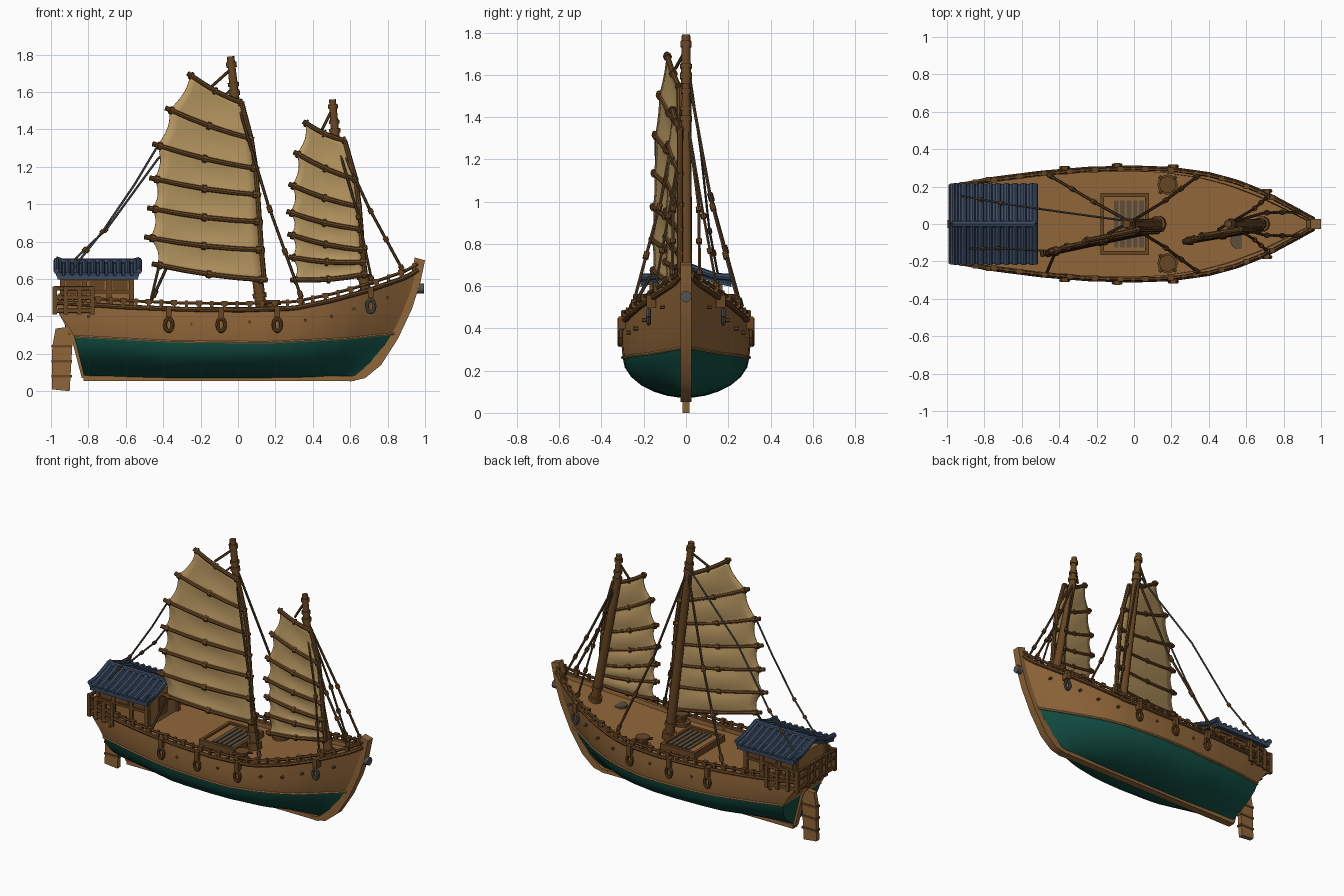
import bpy, bmesh, math
from mathutils import Vector as V

if "Cube" in bpy.data.objects:
    bpy.data.objects.remove(bpy.data.objects["Cube"])

def mat(name, r, g, b):
    m = bpy.data.materials.new(name)
    m.diffuse_color = tuple((c / 255) ** 2.2 for c in (r, g, b)) + (1,)
    m.use_nodes = True
    m.node_tree.nodes["Principled BSDF"].inputs["Base Color"].default_value = m.diffuse_color
    return m

WOOD, DARK = mat("hull wood", 143, 102, 60), mat("dark wood", 104, 72, 40)
GREEN, SAIL = mat("green paint", 25, 80, 70), mat("sail cloth", 184, 152, 98)
ROOF, ROPE = mat("slate roof", 60, 76, 98), mat("rope", 84, 65, 42)
TRIM, GREY = mat("pale trim", 160, 122, 74), mat("grey iron", 84, 84, 86)
PANEL = mat("hatch panel", 92, 80, 64)

def finish(name, bm, mats, angle=40):
    bmesh.ops.recalc_face_normals(bm, faces=bm.faces)
    me = bpy.data.meshes.new(name)
    bm.to_mesh(me)
    ob = bpy.data.objects.new(name, me)
    bpy.context.collection.objects.link(ob)
    for m in mats:
        me.materials.append(m)
    bpy.ops.object.select_all(action='DESELECT')
    ob.select_set(True)
    bpy.context.view_layer.objects.active = ob
    bpy.ops.object.shade_smooth_by_angle(angle=math.radians(angle))
    return ob

def tubes(name, paths, m, sides=8):
    """Each path: (points, radius or (start, end) radius)."""
    bm = bmesh.new()
    for pts, r in paths:
        pts = [V(p) for p in pts]
        n = len(pts)
        r0, r1 = r if isinstance(r, tuple) else (r, r)
        tan = [(pts[min(i + 1, n - 1)] - pts[max(i - 1, 0)]).normalized() for i in range(n)]
        ref = min((V((1, 0, 0)), V((0, 1, 0)), V((0, 0, 1))), key=lambda a: sum(abs(t.dot(a)) for t in tan))
        rings = []
        for i, (p, t) in enumerate(zip(pts, tan)):
            a = t.cross(ref).normalized()
            b = t.cross(a)
            q = r0 + (r1 - r0) * i / (n - 1)
            rings.append([bm.verts.new(p + q * (math.cos(k * math.tau / sides) * a + math.sin(k * math.tau / sides) * b))
                          for k in range(sides)])
        for A, B in zip(rings, rings[1:]):
            for k in range(sides):
                bm.faces.new((A[k], A[k - 1], B[k - 1], B[k]))
        bm.faces.new(rings[0])
        bm.faces.new(rings[-1])
    return finish(name, bm, [m])

def boxes(name, items, m):
    bm = bmesh.new()
    for c, s in items:
        for v in bmesh.ops.create_cube(bm, size=1)['verts']:
            v.co = V((v.co.x * s[0] + c[0], v.co.y * s[1] + c[1], v.co.z * s[2] + c[2]))
    return finish(name, bm, [m])

def prism(name, outline, half, m):
    bm = bmesh.new()
    A, B = ([bm.verts.new((x, y, z)) for x, z in outline] for y in (-half, half))
    bm.faces.new(A)
    bm.faces.new(B)
    for i in range(len(A)):
        bm.faces.new((A[i], A[i - 1], B[i - 1], B[i]))
    return finish(name, bm, [m])

def table(t, pts):
    for (a, p), (b, q) in zip(pts, pts[1:]):
        if t <= b:
            return p + (q - p) * max(0, (t - a) / (b - a))
    return pts[-1][1]

# ---- hull lines
BEAM = [(-.97, .2), (-.75, .24), (-.5, .272), (-.25, .293), (0, .3), (.2, .293), (.4, .265),
        (.55, .225), (.7, .165), (.85, .085), (.94, .035), (.98, .015)]
SHEER = [(-.97, .475), (-.6, .45), (-.3, .438), (0, .434), (.3, .444), (.5, .485), (.7, .54), (.9, .61), (.98, .66)]
STERN = [(.07, -.82), (.29, -.875), (.37, -.92), (.42, -.965), (.5, -.97)]
BOW = [(.06, .6), (.08, .67), (.15, .74), (.29, .835), (.45, .915), (.58, .96), (.66, .98)]
WATER = [(0, .293), (.3, .266), (.6, .26), (.85, .28), (1, .308)]
beam, sheer = (lambda x: table(x, BEAM)), (lambda x: table(x, SHEER))
LOW, HIGH = [0, .06, .16, .32, .52, .76, 1], [.3, .65, 1]

def station(u):
    x0 = -.97 + 1.95 * u
    zw, zs, b = table(u, WATER), sheer(x0), beam(x0)
    k = max(0, 1 - u / .3) * 1.1 + max(0, (u - .75) / .25) * .8
    rows = []
    for t in LOW:
        rows.append((.07 + (zw - .07) * t, max(.05, (1 - (1 - t) ** 2) ** .55) ** (1 + k) * b))
    rows += [(zw + (zs - zw) * t, b * (1 + .02 * math.sin(math.pi * t))) for t in HIGH]
    inner = max(.003, b - .018)
    rows += [(zs, inner), (zs - .028, inner)]
    return [(table(z, STERN) * (1 - u) + table(z, BOW) * u, y, z) for z, y in rows]

bm = bmesh.new()
N, nw = 48, len(LOW) - 1
grid = []
for i in range(N + 1):
    st = station(i / N)
    grid.append([[bm.verts.new((x, s * y, z)) for x, y, z in st] for s in (-1, 1)])
def quad(vs, j):
    bm.faces.new(vs).material_index = 1 if j < nw else 0
R = len(grid[0][0])
for a, b in zip(grid, grid[1:]):
    for s in (0, 1):
        for j in range(R - 1):
            quad((a[s][j], b[s][j], b[s][j + 1], a[s][j + 1]), j)
    for j in (0, R - 1):
        quad((a[0][j], b[0][j], b[1][j], a[1][j]), j)
for g in (grid[0], grid[-1]):
    for j in range(R - 1):
        quad((g[0][j], g[1][j], g[1][j + 1], g[0][j + 1]), j)
finish("hull", bm, [WOOD, GREEN])

# ---- keel, stem, rudder
outer = [(.6, .052), (.68, .07), (.765, .14), (.855, .28), (.93, .44), (.975, .58), (1, .7)]
prism("stem", outer + [(x - .055, z + .015) for x, z in outer[::-1]], .026, WOOD)
boxes("keel", [((-.1, 0, .067), (1.45, .05, .026))], WOOD)
prism("stern_post", [(-.835, .07), (-.79, .07), (-.86, .3), (-.93, .42), (-.96, .42), (-.895, .3)], .02, WOOD)
prism("rudder", [(-.995, .01), (-.9, .0), (-.885, .26), (-.87, .35), (-.975, .335), (-.993, .24)], .016, WOOD)
boxes("rudder_bands", [((-.942, 0, z), (.108, .042, .014)) for z in (.08, .16, .24)], DARK)
tubes("rudder_stock", [([(-.9, 0, .3), (-.92, 0, .44)], .018)], DARK)

# ---- mouldings and rails along both sides
XS = [-.965 + 1.925 * i / 48 for i in range(49)]
rails, trims, tops, posts, joints = [], [], [], [], []
for s in (-1, 1):
    rails.append(([(x, s * beam(x), sheer(x)) for x in XS], .013))
    trims.append(([(station(i / 48)[nw][0], s * (station(i / 48)[nw][1] + .001), station(i / 48)[nw][2]) for i in range(49)], .007))
    tops.append(([(x, s * (beam(x) - .004), sheer(x) + .034) for x in XS], .009))
    for i in range(29):
        x = -.95 + 1.89 * i / 28
        y, z = s * (beam(x) - .004), sheer(x)
        posts.append(((x, y, z + .02), (.018, .018, .055)))
        if i % 2:
            joints.append(((x, y, z + .034), (.032, .028, .026)))
tubes("gunwale", rails, DARK)
tubes("waterline_trim", trims, TRIM, 6)
tubes("top_rail", tops, DARK, 6)
boxes("rail_posts", posts, DARK)
boxes("rail_joints", joints, DARK)
tubes("bolts", [([(x, s * (beam(x) - .01), z), (x, s * (beam(x) + .012), z)], .009) for s in (-1, 1)
                for x, z in ((-.8, .4), (-.25, .36), (.06, .37), (.36, .38), (.5, .4), (.62, .44), (.8, .5))], DARK, 6)

# ---- stern gallery
g = [(-.78, -.238), (-.98, -.2), (-.98, .2), (-.78, .238)]
tubes("gallery_rails", [([(x, y, z) for x, y in g], .012) for z in (.43, .5, .55)], DARK)
boxes("gallery_posts", [((x, s * y, .485), (.024, .024, .15)) for s in (-1, 1)
                        for x, y in ((-.78, .238), (-.85, .226), (-.92, .213), (-.98, .2), (-.98, .1), (-.98, .03))], DARK)

# ---- cabin with tiled roof
boxes("cabin", [((-.755, 0, .52), (.37, .32, .2))], WOOD)
boxes("cabin_posts", [((x, s * .16, .52), (.026, .026, .2)) for s in (-1, 1) for x in (-.94, -.82, -.69, -.57)] +
      [((-.755, s * .163, z), (.38, .02, .016)) for s in (-1, 1) for z in (.53, .6)], DARK)
boxes("cabin_windows", [((x, s * .161, .565), (.08, .008, .05)) for s in (-1, 1) for x in (-.88, -.755, -.63)] +
      [((-.569, 0, .52), (.008, .09, .13))], DARK)
slope = [(.0, .688), (.07, .66), (.14, .635), (.215, .618)]
bm = bmesh.new()
line = [(-y, z) for y, z in slope[:0:-1]] + slope
prof = line + [(y, z - .022) for y, z in line[::-1]]
A, B = ([bm.verts.new((x, y, z)) for y, z in prof] for x in (-.965, -.535))
for i in range(len(A)):
    bm.faces.new((A[i], A[i - 1], B[i - 1], B[i]))
bm.faces.new(A)
bm.faces.new(B)
finish("roof", bm, [ROOF])
tiles = [([(-.955 + .0455 * i, s * y, z + .002) for y, z in slope], .017) for s in (-1, 1) for i in range(10)]
ridge = [([(-.975, 0, .705), (-.94, 0, .692), (-.56, 0, .692), (-.525, 0, .7)], .018)]
ends = [([(x, s * y, z + .012 + (.012 if y > .2 else 0)) for y, z in slope], .016) for s in (-1, 1) for x in (-.97, -.53)]
tubes("roof_tiles", tiles + ridge + ends, ROOF)

# ---- masts
M1, M2 = [(.13, 0, .4), (-.012, 0, 1.52), (-.04, 0, 1.79)], [(.695, 0, .48), (.52, 0, 1.36), (.505, 0, 1.56)]
tubes("masts", [(M1, (.03, .02)), (M2, (.029, .018))], DARK, 12)
def on(m, z):
    return V((table(z, [(p[2], p[0]) for p in m]), 0, z))
tubes("mast_bands", [([on(m, z), on(m, z + h)], r) for m, z, h, r in (
    (M1, .405, .05, .045), (M1, .5, .025, .037), (M1, 1.58, .03, .03), (M1, 1.63, .02, .03), (M1, 1.73, .03, .028),
    (M2, .5, .05, .042), (M2, .6, .02, .035), (M2, 1.38, .025, .03), (M2, 1.43, .02, .028), (M2, 1.51, .025, .026))], DARK, 10)

# ---- batten sails: ends of each batten (left x, z, right x, z)
MAIN = [(-.255, 1.69, .02, 1.54), (-.365, 1.505, .07, 1.35), (-.43, 1.315, .095, 1.19), (-.445, 1.135, .105, 1.05),
        (-.455, .975, .115, .905), (-.47, .82, .125, .755), (-.43, .675, .14, .595)]
FORE = [(.36, 1.435, .57, 1.34), (.315, 1.27, .63, 1.13), (.29, 1.1, .648, .985), (.28, .955, .658, .865),
        (.285, .835, .665, .755), (.29, .715, .672, .69), (.3, .595, .68, .625)]
def sail(name, rows, y0, k):
    def pt(f, w):
        i = min(int(f), 5)
        v = f - i
        lx, lz, rx, rz = (a + (b - a) * v for a, b in zip(rows[i], rows[i + 1]))
        bulge = math.sin(math.pi * v) * (0 if v in (0, 1) else 1)
        lx += .022 * bulge
        x = lx + (rx - lx) * w
        return V((x, y0 - k * (rx - x) + .012 * bulge * math.sin(math.pi * w), lz + (rz - lz) * w - .012 * math.sin(math.pi * w)))
    bm = bmesh.new()
    nv, nu = 36, 10
    vs = [[bm.verts.new(pt(i / 6, j / nu)) for j in range(nu + 1)] for i in range(nv + 1)]
    for i in range(nv):
        for j in range(nu):
            bm.faces.new((vs[i][j], vs[i][j + 1], vs[i + 1][j + 1], vs[i + 1][j]))
    ob = finish(name, bm, [SAIL])
    sol = ob.modifiers.new("cloth", 'SOLIDIFY')
    sol.thickness, sol.offset = .007, 0
    W = [-.05, .25, .5, .75, 1.03]
    tubes(name + "_battens", [([pt(f, w) for w in W], .0135) for f in range(7)], DARK)
    tubes(name + "_batten_rings", [([pt(f, w - .02), pt(f, w + .02)], .021) for f in range(7) for w in (.02, .48, .97)], DARK)
    tubes(name + "_luff", [([pt(f / 2, 1) for f in range(13)], .014)], DARK)
sail("main_sail", MAIN, -.03, .215)
sail("fore_sail", FORE, -.028, .17)

# ---- rigging
ropes = []
for s in (-1, 1):
    ropes += [([(-.02, s * .01, 1.6), (.16, s * .12, 1.0), (.35, s * .262, .47)], .008),
              ([(.52, s * .01, 1.37), (.7, s * .06, .98), (.89, s * .065, .63)], .008),
              ([(.52, s * .01, 1.36), (.64, s * .08, .95), (.72, s * .15, .57)], .007)]
ropes += [([(-.02, .01, 1.6), (-.2, .11, 1.05), (-.47, .27, .47)], .008),
          ([(-.42, -.15, .68), (-.47, -.268, .47)], .008), ([(-.04, 0, 1.72), (-.14, -.05, 1.63)], .008),
          ([(.5, 0, 1.5), (.45, -.03, 1.4)], .008)]
tubes("shrouds", ropes, ROPE, 6)
stays = [[(-.03, .015, 1.62), (-.43, .07, 1.24), (-.7, .11, .87), (-.92, .15, .66)],
         [(-.43, -.145, 1.31), (-.55, -.14, 1.11), (-.72, -.13, .86), (-.88, -.13, .66)]]
tubes("backstays", [(p, .006) for p in stays], GREY, 6)
def along(p, q, t):
    return V(p).lerp(V(q), t)
knots = [([along(p[-2], p[-1], t), along(p[-2], p[-1], t + .06)], .014) for p, r in ropes[:7] for t in (.02, .45, .88)]
tubes("rigging_blocks", knots + [([along(p[2], p[3], t), along(p[2], p[3], t + .08)], .012) for p in stays for t in (0, .5)], DARK)

# ---- hanging fenders with brackets
rings, hooks = [], []
for s in (-1, 1):
    for x, z in ((-.37, .355), (-.09, .355), (.21, .355), (.71, .455)):
        y = s * (beam(x) + .017)
        rings.append(([(x + .02 * math.cos(a), y, z + .034 * math.sin(a)) for a in (i * math.tau / 14 for i in range(15))], .01))
        hooks.append(((x, s * (beam(x) + .005), sheer(x) - .015), (.03, .045, .06)))
tubes("fenders", rings[:3] + rings[4:7], DARK)
tubes("anchor_rings", [rings[3], rings[7]], GREY)
boxes("fender_brackets", hooks, DARK)
tubes("bow_boss", [([(.955, 0, .55), (.995, 0, .55)], .027)], GREY, 12)

# ---- deck fittings
boxes("hatch_frame", [((-.05, s * .155, .425), (.26, .02, .05)) for s in (-1, 1)] +
      [((-.05 + s * .12, 0, .425), (.02, .32, .05)) for s in (-1, 1)], DARK)
boxes("hatch_cover", [((-.05, 0, .42), (.22, .29, .034))], WOOD)
boxes("hatch_grating", [((-.095 + .034 * i, 0, .439), (.026, .25, .008)) for i in range(5)], PANEL)
cap, bars = [], []
for s in (-1, 1):
    cap += [([(.18, s * .21, .4), (.18, s * .21, .43)], .055), ([(.18, s * .21, .43), (.18, s * .21, .475)], (.03, .038)),
            ([(.18, s * .21, .475), (.18, s * .21, .487)], .045)]
    bars += [([(.18 - .065 * a, s * .21 - .065 * b, .468), (.18 + .065 * a, s * .21 + .065 * b, .468)], .008) for a, b in ((.7, .7), (.7, -.7))]
tubes("capstans", cap, DARK, 12)
tubes("capstan_bars", bars, DARK, 6)
tubes("round_hatch", [([(.56, -.09, .45), (.56, -.09, .49)], .045)], PANEL, 14)
